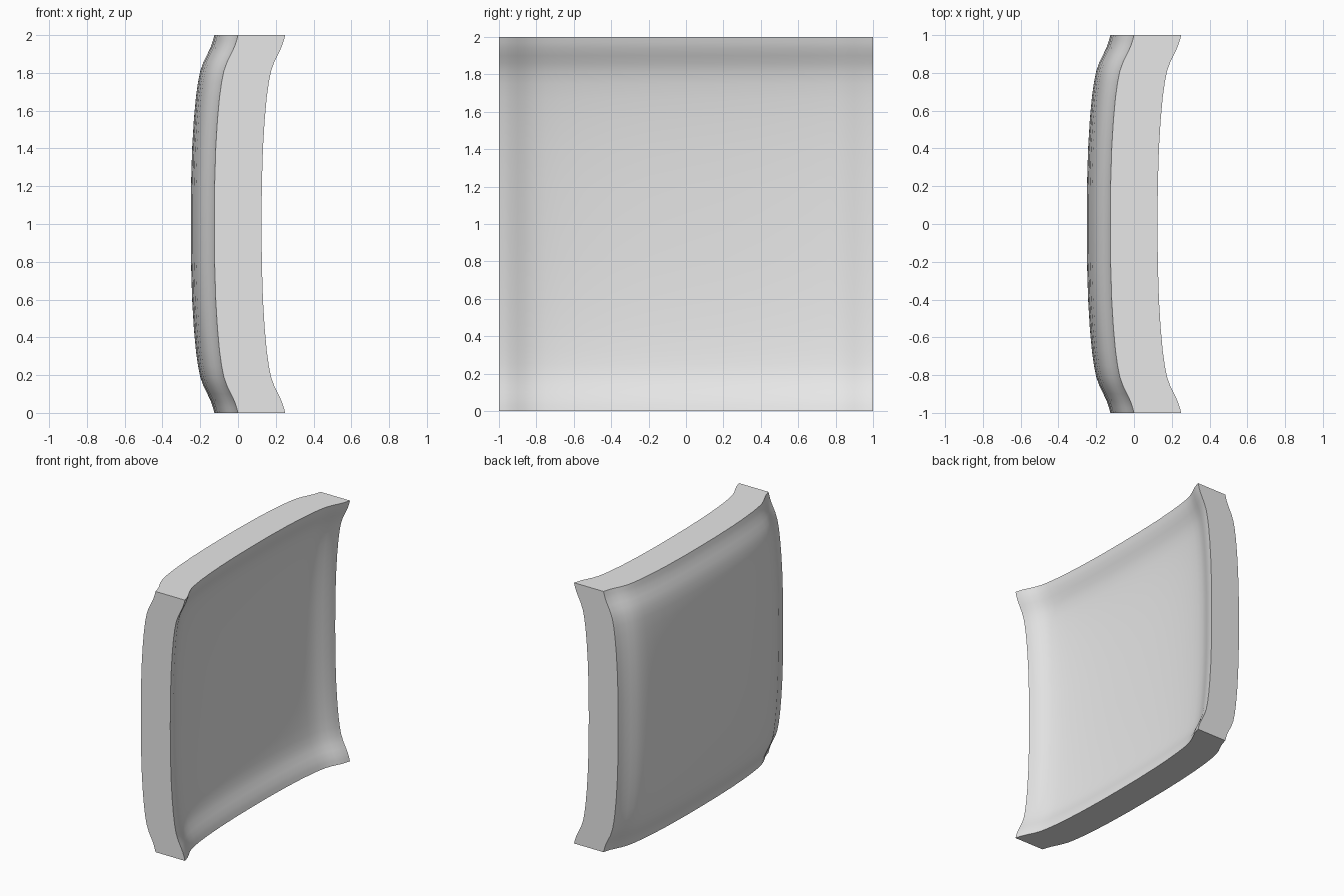
import bpy
import bmesh
import math

cube = bpy.data.objects.get("Cube")
if cube:
    bpy.data.objects.remove(cube, do_unlink=True)

THICKNESS = 0.25

# Half cross-section: distance from the centre line, and rise towards +x
half_profile = [(0, 0), (0.2, 0.001), (0.4, 0.007), (0.55, 0.016), (0.67, 0.027),
                (0.75, 0.038), (0.81, 0.05), (0.86, 0.068), (0.9, 0.088),
                (0.94, 0.107), (0.97, 0.117), (1, 0.125)]
profile = [(-d, r) for d, r in reversed(half_profile[1:])] + half_profile

# Light grey
grey = bpy.data.materials.new("light_grey")
grey.use_nodes = True
colour = (0.8, 0.8, 0.8, 1)
grey.diffuse_color = colour
grey.node_tree.nodes["Principled BSDF"].inputs["Base Color"].default_value = colour

# Dished sheet: the same profile swept in both directions
bm = bmesh.new()
rows = [[bm.verts.new((ry + rz - THICKNESS, y, z + 1)) for y, ry in profile]
        for z, rz in profile]
for low, high in zip(rows, rows[1:]):
    for i in range(len(profile) - 1):
        bm.faces.new((low[i], high[i], high[i + 1], low[i + 1]))

# Give the sheet its thickness with straight, flat rims
result = bmesh.ops.extrude_face_region(bm, geom=bm.faces[:], use_keep_orig=True)
moved = [g for g in result["geom"] if isinstance(g, bmesh.types.BMVert)]
bmesh.ops.translate(bm, verts=moved, vec=(THICKNESS, 0, 0))
bmesh.ops.recalc_face_normals(bm, faces=bm.faces[:])

mesh = bpy.data.meshes.new("curved_panel")
bm.to_mesh(mesh)
bm.free()
mesh.materials.append(grey)
panel = bpy.data.objects.new("curved_panel", mesh)
bpy.context.collection.objects.link(panel)

# Smooth faces with crisp rim edges
bpy.ops.object.select_all(action="DESELECT")
panel.select_set(True)
bpy.context.view_layer.objects.active = panel
bpy.ops.object.shade_smooth_by_angle(angle=math.radians(35))
